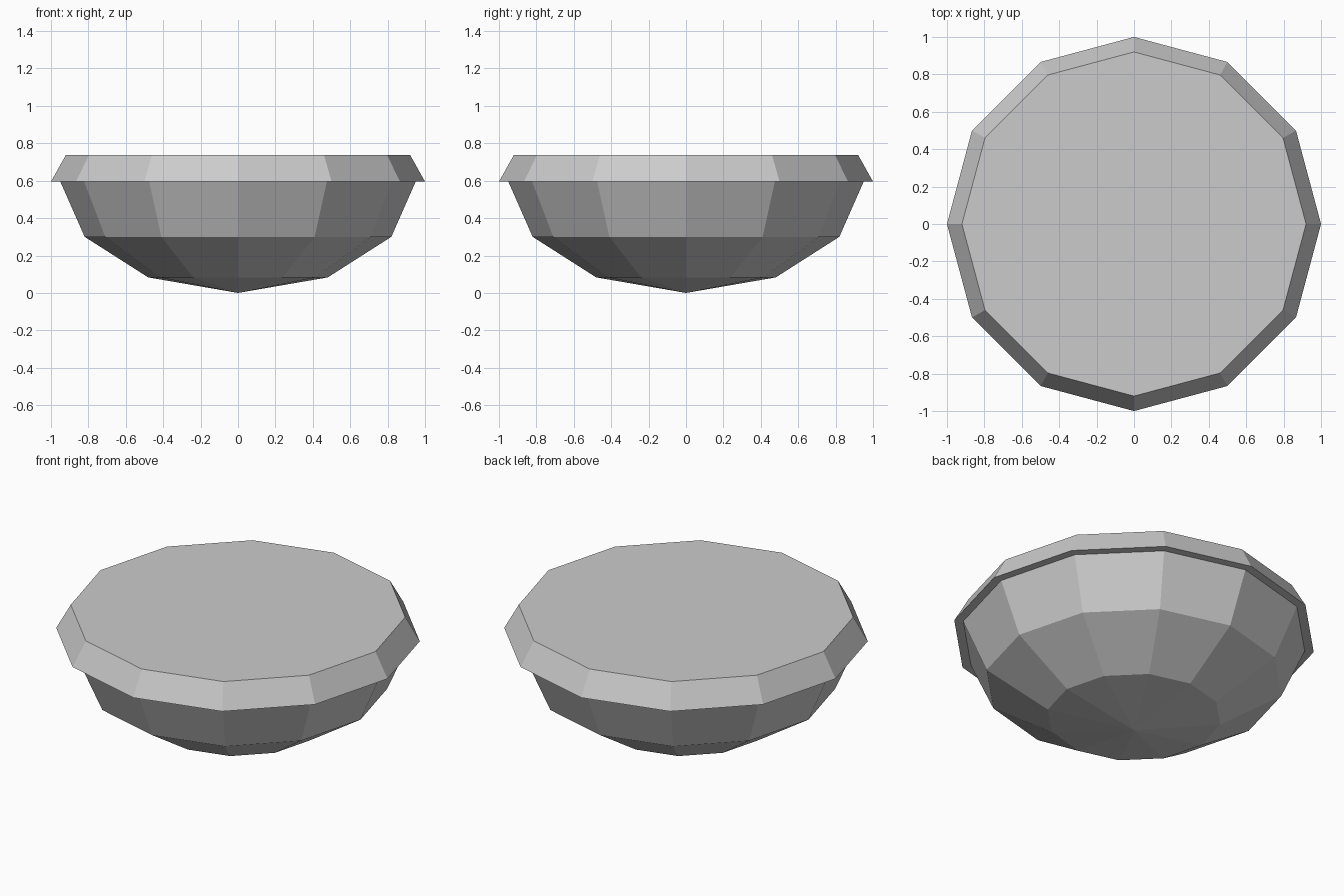
import bpy
import bmesh
from math import cos, sin, tau

cube = bpy.data.objects.get("Cube")
if cube:
    bpy.data.objects.remove(cube, do_unlink=True)

SIDES = 12

# Single matte grey
grey = bpy.data.materials.new("light_grey")
grey.use_nodes = True
colour = (0.6, 0.6, 0.6, 1)
grey.diffuse_color = colour
grey.node_tree.nodes["Principled BSDF"].inputs["Base Color"].default_value = colour


def lathe(name, profile):
    """Turn a (radius, height) profile into flat facets; radius 0 closes to a point."""
    bm = bmesh.new()
    rings = []
    for r, z in profile:
        count = SIDES if r else 1
        rings.append([bm.verts.new((r * cos(tau * i / SIDES), r * sin(tau * i / SIDES), z))
                      for i in range(count)])
    for low, high in zip(rings, rings[1:]):
        for i in range(SIDES):
            j = (i + 1) % SIDES
            if len(low) == 1:
                bm.faces.new((low[0], high[j], high[i]))
            else:
                bm.faces.new((low[i], low[j], high[j], high[i]))
    return bm, rings


def finish(name, bm):
    mesh = bpy.data.meshes.new(name)
    bm.to_mesh(mesh)
    bm.free()
    mesh.materials.append(grey)
    obj = bpy.data.objects.new(name, mesh)
    bpy.context.collection.objects.link(obj)
    return obj


# Faceted bowl, coming to a shallow point underneath
bowl, _ = lathe("bowl", [(0, 0), (0.48, 0.083), (0.82, 0.30), (0.95, 0.595)])
finish("bowl", bowl)

# Overhanging rim, tapering inward to a flat top
rim, rings = lathe("rim", [(0.95, 0.595), (1.0, 0.595), (0.92, 0.738)])
rim.faces.new(rings[-1])
finish("rim_and_top", rim)
